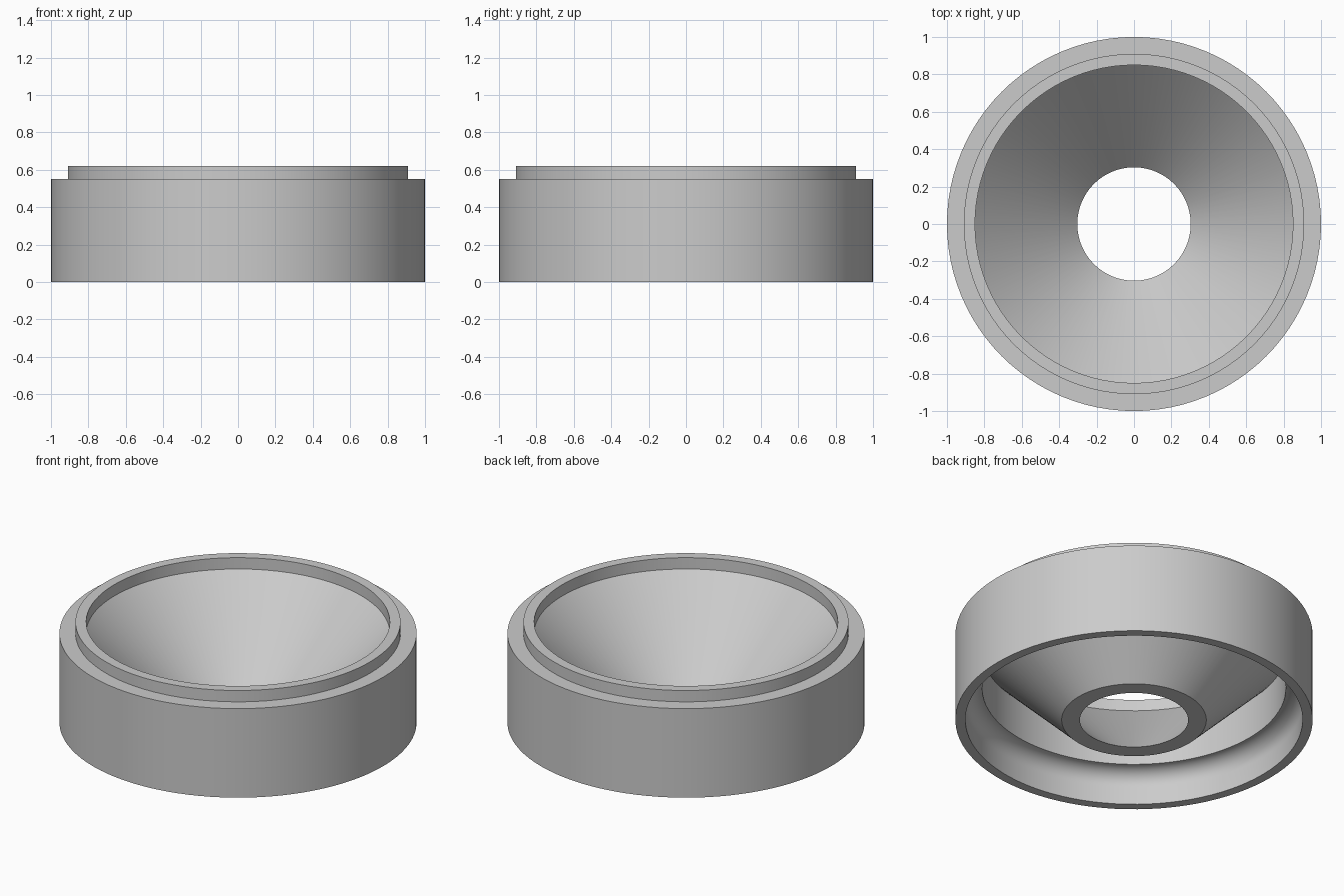
import bpy, bmesh, math

cube = bpy.data.objects.get("Cube")
if cube:
    bpy.data.objects.remove(cube, do_unlink=True)

SEGMENTS = 96

# Plain grey material
grey = bpy.data.materials.new("light grey")
grey.use_nodes = True
colour = (0.6, 0.6, 0.6, 1.0)
grey.diffuse_color = colour
grey.node_tree.nodes["Principled BSDF"].inputs["Base Color"].default_value = colour


def arc(cr, cz, radius, start, end, steps):
    """Points of a circular arc in the (radius, height) plane."""
    angles = [math.radians(start + (end - start) * i / steps) for i in range(steps + 1)]
    return [(cr + radius * math.cos(a), cz + radius * math.sin(a)) for a in angles]


def revolve(name, profile):
    """Turn a closed (radius, height) profile around the z axis."""
    bm = bmesh.new()
    rings = []
    for i in range(SEGMENTS):
        a = math.tau * i / SEGMENTS
        rings.append([bm.verts.new((r * math.cos(a), r * math.sin(a), z)) for r, z in profile])
    n = len(profile)
    for i, ring in enumerate(rings):
        following = rings[(i + 1) % SEGMENTS]
        for j in range(n):
            k = (j + 1) % n
            bm.faces.new((ring[j], following[j], following[k], ring[k]))
    bmesh.ops.recalc_face_normals(bm, faces=bm.faces)
    mesh = bpy.data.meshes.new(name)
    bm.to_mesh(mesh)
    bm.free()
    mesh.materials.append(grey)
    obj = bpy.data.objects.new(name, mesh)
    bpy.context.collection.objects.link(obj)
    bpy.ops.object.select_all(action='DESELECT')
    obj.select_set(True)
    bpy.context.view_layer.objects.active = obj
    bpy.ops.object.shade_smooth_by_angle(angle=math.radians(30))
    return obj


# Outer skirt, stepped collar and funnel share one continuous section
skirt_and_collar = [(1.0, 0.0), (1.0, 0.55), (0.91, 0.55), (0.91, 0.62), (0.85, 0.62), (0.85, 0.55)]
funnel = [(0.303, 0.0), (0.405, 0.0), (0.85, 0.445)]
skirt_fillet = arc(0.85, 0.11, 0.094, 90, 0, 10)
skirt_foot = [(0.944, 0.0)]

revolve("funnel_ring", skirt_and_collar + funnel + skirt_fillet + skirt_foot)
